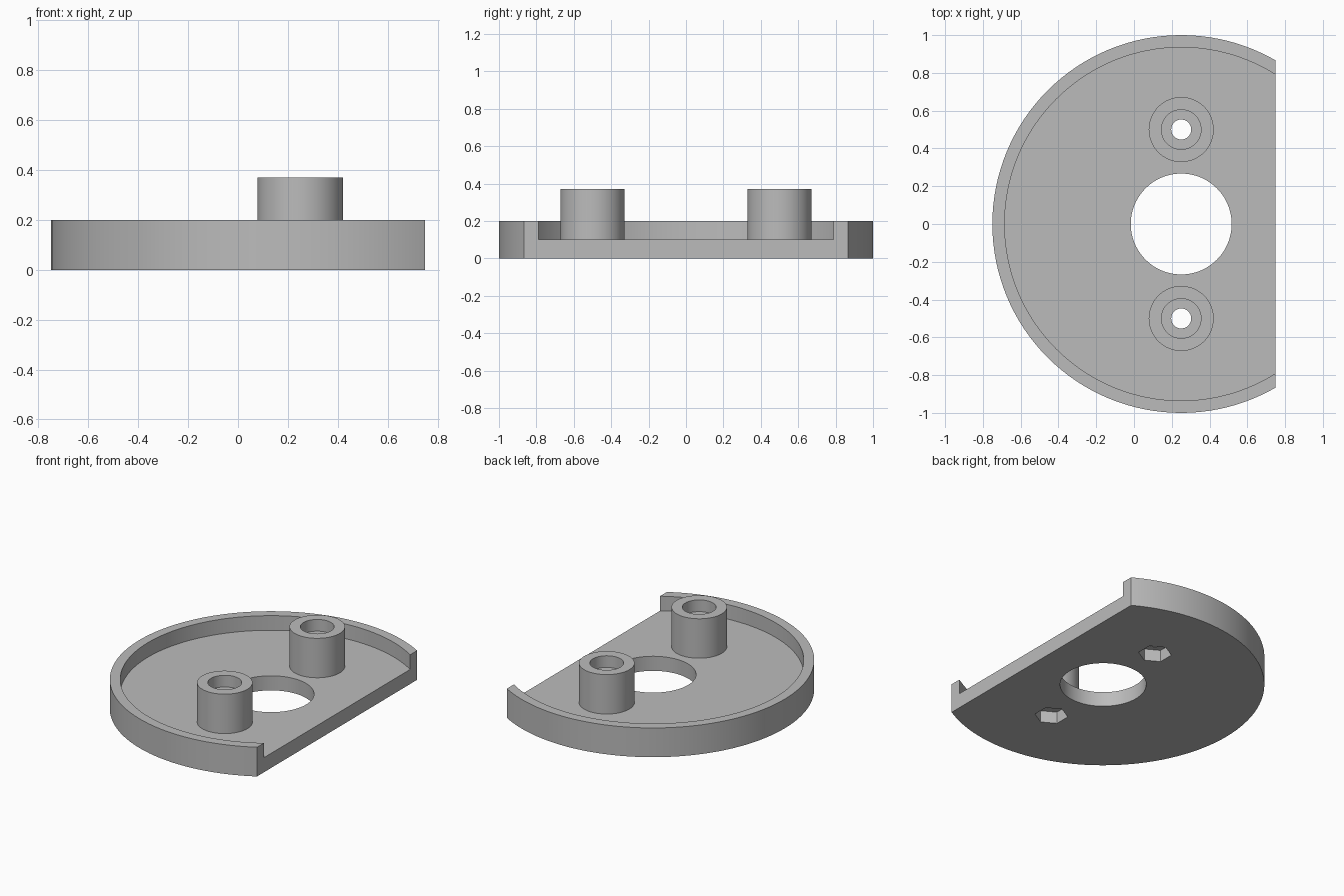
import bpy
import bmesh
import math
from mathutils import Matrix

CX = 0.25          # shared centre of the round plate
FLAT_X = 0.75      # position of the straight cut edge
FLOOR, RIM, BOSS_TOP = 0.1, 0.2, 0.37
BOSS_Y = 0.5

cube = bpy.data.objects.get("Cube")
if cube:
    bpy.data.objects.remove(cube, do_unlink=True)

grey = bpy.data.materials.new("plain grey")
grey.use_nodes = True
colour = (0.5, 0.5, 0.5, 1)
grey.diffuse_color = colour
grey.node_tree.nodes["Principled BSDF"].inputs["Base Color"].default_value = colour


def cylinder(name, radius, z0, z1, y=0, sides=64, turn=0, cut=False):
    """Upright prism on the plate's centre line, optionally sliced at the flat."""
    bm = bmesh.new()
    place = Matrix.Translation((CX, y, (z0 + z1) / 2)) @ Matrix.Rotation(turn, 4, "Z")
    bmesh.ops.create_cone(bm, cap_ends=True, segments=sides, radius1=radius,
                          radius2=radius, depth=z1 - z0, matrix=place)
    if cut:
        geom = bm.verts[:] + bm.edges[:] + bm.faces[:]
        bmesh.ops.bisect_plane(bm, geom=geom, plane_co=(FLAT_X, 0, 0),
                               plane_no=(1, 0, 0), clear_outer=True)
        bmesh.ops.holes_fill(bm, edges=[e for e in bm.edges if e.is_boundary])
        bmesh.ops.recalc_face_normals(bm, faces=bm.faces[:])
    mesh = bpy.data.meshes.new(name)
    bm.to_mesh(mesh)
    bm.free()
    mesh.materials.append(grey)
    obj = bpy.data.objects.new(name, mesh)
    bpy.context.collection.objects.link(obj)
    return obj


def combine(target, tool, operation):
    """Apply a boolean and discard the tool."""
    mod = target.modifiers.new("combine", "BOOLEAN")
    mod.operation = operation
    mod.solver = "EXACT"
    mod.object = tool
    bpy.context.view_layer.objects.active = target
    bpy.ops.object.modifier_apply(modifier=mod.name)
    bpy.data.objects.remove(tool, do_unlink=True)


# Round plate with one flat edge, hollowed to leave a rim
plate = cylinder("base_plate", 1.0, 0, RIM, sides=128, cut=True)
combine(plate, cylinder("recess", 0.935, FLOOR, 0.5, sides=128), "DIFFERENCE")

# Large central opening
combine(plate, cylinder("centre_hole", 0.267, -0.1, 0.5, sides=96), "DIFFERENCE")

# Two bosses with counterbore, screw hole and hexagonal nut pocket
for y in (-BOSS_Y, BOSS_Y):
    combine(plate, cylinder("boss", 0.172, 0.05, BOSS_TOP, y), "UNION")
    combine(plate, cylinder("screw_hole", 0.053, -0.1, 0.5, y, 32), "DIFFERENCE")
    combine(plate, cylinder("counterbore", 0.105, BOSS_TOP - 0.08, 0.5, y, 48), "DIFFERENCE")
    combine(plate, cylinder("nut_pocket", 0.103, -0.1, 0.08, y, 6), "DIFFERENCE")

# Smooth curved walls, sharp rims
bpy.ops.object.select_all(action="DESELECT")
plate.select_set(True)
bpy.context.view_layer.objects.active = plate
bpy.ops.object.shade_smooth_by_angle(angle=math.radians(30))
